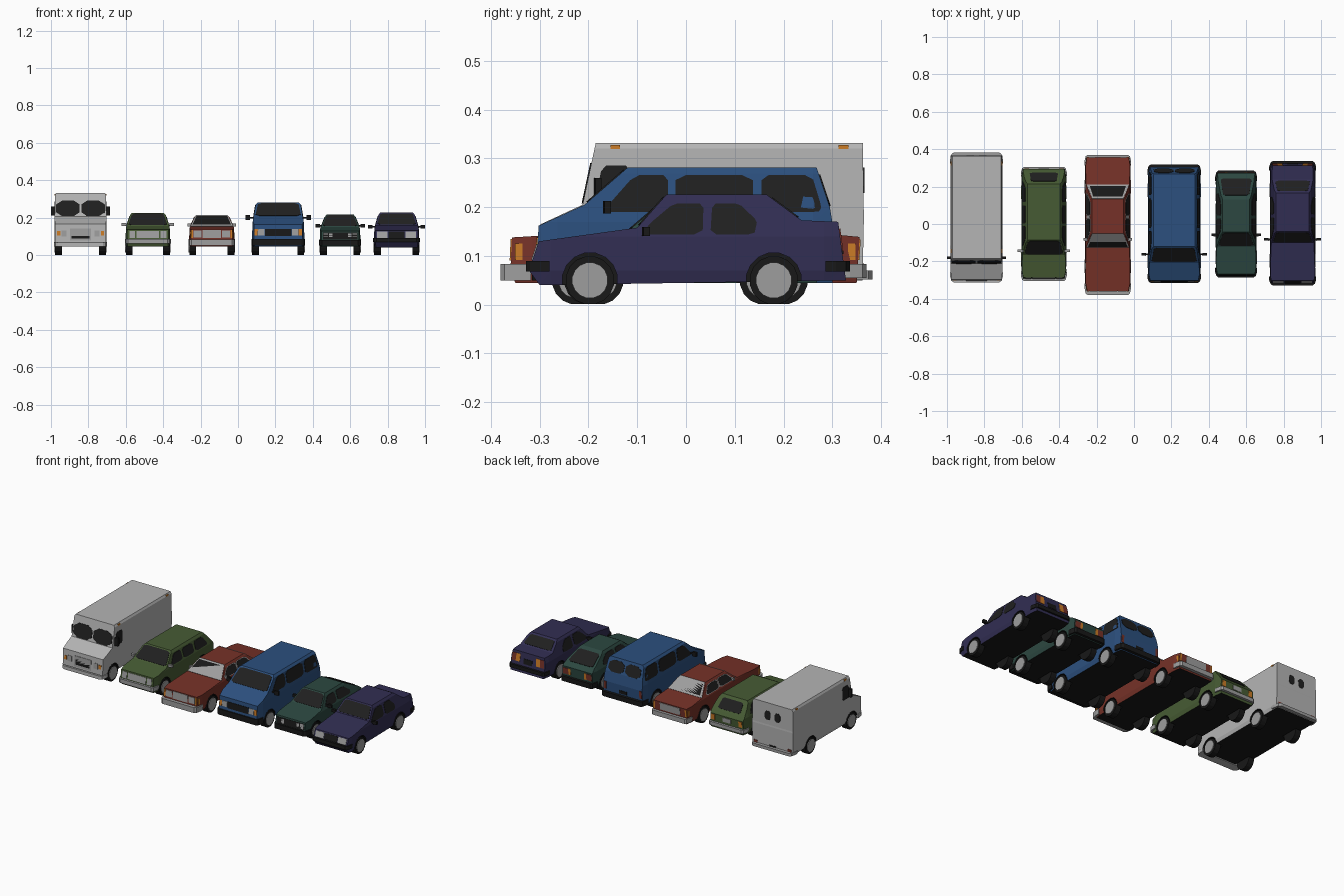
import bpy, bmesh, math
from mathutils import Vector, Matrix

if "Cube" in bpy.data.objects:
    bpy.data.objects.remove(bpy.data.objects["Cube"])

COL = {"white": (.46, .46, .46), "green": (.062, .105, .034), "red": (.18, .031, .021),
       "blue": (.025, .08, .21), "teal": (.025, .064, .052), "purple": (.031, .027, .085),
       "black": (.009, .009, .009), "glass": (.014, .014, .014), "chrome": (.34, .34, .34),
       "orange": (.6, .2, .02)}
M = {}
for k, c in COL.items():
    M[k] = bpy.data.materials.new(k)
    M[k].diffuse_color = (*c, 1)


def make(name, bm, *mats):
    bmesh.ops.recalc_face_normals(bm, faces=bm.faces[:])
    me = bpy.data.meshes.new(name)
    bm.to_mesh(me)
    bm.free()
    for m in mats:
        me.materials.append(M[m])
    ob = bpy.data.objects.new(name, me)
    bpy.context.collection.objects.link(ob)
    return ob


def add_prism(bm, pts, off):
    """Solid from a polygon loop swept along a vector."""
    f = bm.faces.new([bm.verts.new(p) for p in pts])
    r = bmesh.ops.extrude_face_region(bm, geom=[f], use_keep_orig=True)
    vs = [g for g in r["geom"] if isinstance(g, bmesh.types.BMVert)]
    bmesh.ops.translate(bm, verts=vs, vec=off)


def prism(name, pts, off, mat):
    bm = bmesh.new()
    add_prism(bm, pts, off)
    return make(name, bm, mat)


def cyl(bm, x, y, z, r, w, n=16):
    m = Matrix.Translation((x, y, z)) @ Matrix.Rotation(math.pi / 2, 4, 'Y') @ Matrix.Rotation(math.pi / n, 4, 'Z')
    bmesh.ops.create_cone(bm, cap_ends=True, segments=n, radius1=r, radius2=r, depth=w, matrix=m)


def chamfer(p, t):
    out = []
    for i, v in enumerate(p):
        v, a, b = Vector(v), Vector(p[i - 1]), Vector(p[(i + 1) % len(p)])
        out += [v.lerp(a, t), v.lerp(b, t)]
    return out


def interp(tab, t):
    for (a, p), (b, q) in zip(tab, tab[1:]):
        if t <= b:
            return p + (q - p) * max(0, (t - a) / (b - a))
    return tab[-1][1]


def vehicle(name, paint, cx, hw, prof, wt, belt, wheels, windows, panels, bumpers, mirror, frame=None):
    ys, zs = [p[0] for p in prof], [p[1] for p in prof]
    y0, y1, z0, z1 = min(ys), max(ys), min(zs), max(zs)
    boxy = wt > .95
    ftab = [(z0, .95), (.07, 1), (belt, .975 if not boxy else 1), (z1 - .012, wt), (z1, wt - (.05 if boxy else .08))]
    e = .98 if boxy else .92
    gtab = [(y0, e), (y0 + .045, 1), (y1 - .045, 1), (y1, e + .02)]
    H = lambda y, z: hw * interp(ftab, z) * interp(gtab, y)

    # body shell: side profile swept across, narrowed by height and length
    bm = bmesh.new()
    add_prism(bm, [(-1, y, z) for y, z in prof], (2, 0, 0))
    cuts = [((0, 0, z), (0, 0, 1)) for z, _ in ftab[1:4]] + [((0, y, 0), (0, 1, 0)) for y, _ in gtab[1:3]]
    for co, no in cuts:
        bmesh.ops.bisect_plane(bm, geom=bm.verts[:] + bm.edges[:] + bm.faces[:], dist=1e-5, plane_co=co, plane_no=no)
    bmesh.ops.triangulate(bm, faces=bm.faces[:])
    for v in bm.verts:
        v.co.x = cx + v.co.x * H(v.co.y, v.co.z)
    body = make(name + "_body", bm, paint, "black")

    # wheel arches cut out in black
    bm = bmesh.new()
    for s in (-1, 1):
        for y in wheels:
            cyl(bm, cx + s * hw, y, .05, .057, .09)
    cutter = make("arch_cutter", bm, paint, "black")
    cutter.hide_render = True
    for p in cutter.data.polygons:
        p.material_index = 1
    mod = body.modifiers.new("arches", 'BOOLEAN')
    mod.operation, mod.solver, mod.object = 'DIFFERENCE', 'EXACT', cutter
    me = bpy.data.meshes.new_from_object(body.evaluated_get(bpy.context.evaluated_depsgraph_get()))
    body.modifiers.clear()
    body.data = me
    bpy.data.objects.remove(cutter)
    for p in me.polygons:
        if p.normal.z < -.7:
            p.material_index = 1

    # wheels
    tyres, hubs = bmesh.new(), bmesh.new()
    for s in (-1, 1):
        for y in wheels:
            cyl(tyres, cx + s * (hw - .02), y, .05, .05, .036)
            cyl(hubs, cx + s * (hw - .003), y, .05, .037, .009)
    make(name + "_tyres", tyres, "black")
    make(name + "_hubs", hubs, "chrome")

    # side windows
    for i, w in enumerate(windows):
        c = sum((Vector(p) for p in w), Vector((0, 0))) / len(w)
        for s in (-1, 1):
            for sc, d, m in ((1.13, .001, frame), (1, .002, "glass")):
                if m:
                    pts = [c + (p - c) * sc for p in chamfer(w, .14)]
                    prism(f"{name}_{'window' if m == 'glass' else 'window_frame'}_{i}",
                          [(cx + s * (H(y, z) - .003), y, z) for y, z in pts], (s * (.003 + d), 0, 0), m)

    # plates lying on a profile segment: windscreens, lights, grilles
    for a, b, t0, t1, u0, u1, m in panels:
        A, B = Vector(prof[a]), Vector(prof[b])
        n = Vector((-(B - A).y, (B - A).x)).normalized()
        if n.dot(Vector(((A + B).x * 2, .15))) < 0:
            n = -n
        for s in ((1, -1) if u0 >= 0 else (1,)):
            pts = []
            for t, u in ((t0, u0), (t0, u1), (t1, u1), (t1, u0)):
                p = A.lerp(B, t)
                q = p - n * .003
                pts.append(Vector((cx + s * u * H(p.x, p.y), q.x, q.y)))
            if m == "glass":
                pts = chamfer(pts, .08 if u0 < 0 else .25)
            prism(f"{name}_{m}_plate", pts, (0, n.x * .0055, n.y * .0055), m)

    # bumpers wrapping the corners
    for end, (za, zb, ext, m) in zip((-1, 1), bumpers):
        y = y0 if end < 0 else y1
        half = [(hw * .88, y + end * ext), (hw * .97, y + end * (ext - .008)), (hw + .003, y - end * .02), (hw + .003, y - end * .042)]
        pts = half + [(-x, v) for x, v in reversed(half)]
        prism(name + "_bumper", [(cx + x, v, za) for x, v in pts], (0, 0, zb - za), m)

    # door mirrors
    y, z, h, out, m = mirror
    for s in (-1, 1):
        xi = H(y, z) - .004
        prism(name + "_mirror_arm", [(cx + s * xi, y - .004, z - .004), (cx + s * xi, y + .006, z - .004),
              (cx + s * xi, y + .006, z + .004), (cx + s * xi, y - .004, z + .004)], (s * (out - xi - .004), 0, 0), m)
        prism(name + "_mirror", [(cx + s * (out - .024), y - .007, z - h / 2), (cx + s * out, y - .004, z - h / 2),
              (cx + s * out, y + .009, z - h / 2), (cx + s * (out - .024), y + .009, z - h / 2)], (0, 0, h), m)


# profile order: front bottom, bumper, hood edge, screen base, roof front, roof back, rear screen base, tail, back bottom
FRONT = (3, 4, .06, .92, -.93, .93, "glass")
REAR = (6, 5, .1, .85, -.86, .86, "glass")

vehicle("delivery_truck", "white", -.842, .138,
        [(-.295, .05), (-.302, .07), (-.298, .165), (-.212, .205), (-.185, .332), (.363, .332), (.364, .2), (.365, .19), (.362, .05)],
        .99, .2, (-.205, .19),
        [[(-.188, .205), (-.172, .285), (-.115, .285), (-.115, .205)]],
        [(3, 4, .02, .67, .03, .95, "glass"), (6, 5, .22, .62, .1, .38, "glass"),
         (1, 2, .08, .75, -.42, .42, "chrome"), (1, 2, .2, .6, -.36, .36, "black"),
         (1, 2, .3, .65, .55, .75, "chrome"), (1, 2, .35, .6, .8, .92, "orange"),
         (8, 7, .1, .25, .75, .92, "red"), (8, 7, .06, .2, -.15, .15, "black")],
        [(.045, .066, .01, "white"), (.052, .07, .017, "chrome")], (-.182, .235, .05, .158, "black"))
# roof marker lamps of the truck
for yy in (-.145, .323):
    for s in (-1, 1):
        prism("truck_marker_lamp", [(-.842 + s * .132, yy + a, .319 + b) for a, b in ((-.01, 0), (.01, 0), (.01, .008), (-.01, .008))],
              (s * .006, 0, 0), "orange")

vehicle("wagon", "green", -.482, .12,
        [(-.285, .045), (-.295, .07), (-.285, .135), (-.165, .155), (-.085, .224), (.215, .224), (.28, .15), (.295, .13), (.29, .045)],
        .8, .145, (-.19, .17),
        [[(-.125, .152), (-.08, .206), (-.012, .206), (-.012, .152)], [(.003, .152), (.003, .206), (.1, .206), (.1, .152)],
         [(.117, .152), (.117, .206), (.195, .206), (.232, .152)]],
        [FRONT, (6, 5, .12, .8, -.7, .7, "glass"), (1, 2, .3, .88, -.55, .55, "chrome"), (1, 2, .3, .88, .62, .9, "chrome"),
         (8, 7, .55, .95, .72, .93, "orange"), (8, 7, .6, .9, -.25, .25, "chrome")],
        [(.06, .085, .011, "chrome"), (.06, .082, .011, "chrome")], (-.145, .163, .014, .14, "chrome"))

vehicle("long_sedan", "red", -.14, .122,
        [(-.35, .045), (-.36, .07), (-.357, .138), (-.125, .152), (-.05, .213), (.135, .213), (.21, .153), (.356, .139), (.35, .045)],
        .77, .145, (-.225, .2),
        [[(-.092, .155), (-.045, .199), (.03, .199), (.03, .155)], [(.045, .155), (.045, .199), (.125, .199), (.165, .155)]],
        [(3, 4, 0, 1, -.99, .99, "chrome"), (6, 5, 0, 1, -.99, .99, "chrome"),
         (3, 4, .06, .9, -.92, .92, "black"), (6, 5, .12, .85, -.86, .86, "black"),
         (1, 2, .3, .95, -.45, .45, "chrome"), (1, 2, .35, .9, .5, .88, "chrome"), (1, 2, .3, .95, .9, 1, "orange"),
         (8, 7, .5, .95, -.6, .6, "chrome"), (8, 7, .5, .95, .9, 1, "orange")],
        [(.05, .083, .02, "chrome"), (.055, .083, .014, "chrome")], (-.085, .16, .014, .13, "chrome"), "chrome")
# side lamps of the long sedan
for yy, m in ((-.343, "orange"), (.34, "orange")):
    for s in (-1, 1):
        prism("sedan_side_lamp", [(-.14 + s * .108, yy + a, .092 + b) for a, b in ((-.008, 0), (.008, 0), (.008, .034), (-.008, .034))],
              (s * .009, 0, 0), m)

vehicle("passenger_van", "blue", .215, .141,
        [(-.295, .045), (-.308, .08), (-.302, .162), (-.208, .205), (-.12, .281), (.268, .281), (.295, .2), (.305, .14), (.3, .045)],
        .86, .17, (-.2, .18),
        [[(-.172, .19), (-.105, .266), (-.037, .266), (-.037, .19)], [(-.022, .19), (-.022, .266), (.137, .266), (.137, .19)],
         [(.155, .19), (.155, .266), (.258, .266), (.278, .2), (.272, .19)]],
        [FRONT, (6, 5, .02, .82, .04, .88, "glass"), (1, 2, .25, .72, -.55, .55, "black"), (1, 2, .44, .54, -.5, .5, "chrome"),
         (1, 2, .3, .7, .57, .83, "chrome"), (1, 2, .3, .7, .85, .98, "orange"),
         (8, 7, .5, .98, .85, .97, "red"), (8, 7, .45, .65, -.2, .2, "black")],
        [(.05, .085, .008, "black"), (.05, .08, .014, "black")], (-.163, .2, .026, .175, "black"))

vehicle("hatchback", "teal", .546, .109,
        [(-.265, .045), (-.277, .07), (-.268, .128), (-.12, .15), (-.042, .217), (.13, .217), (.248, .158), (.273, .138), (.268, .045)],
        .74, .142, (-.178, .16),
        [[(-.085, .15), (-.035, .202), (.03, .202), (.03, .15)], [(.045, .15), (.045, .202), (.115, .202), (.165, .168), (.16, .15)]],
        [FRONT, (6, 5, .04, .8, -.86, .86, "glass"), (1, 2, .2, .85, -.92, .92, "black"),
         (1, 2, .3, .8, .66, .9, "chrome"), (1, 2, .32, .75, .42, .6, "chrome"),
         (8, 7, .5, .9, .6, .95, "red"), (8, 7, .5, .9, .45, .6, "orange")],
        [(.05, .08, .008, "black"), (.05, .08, .012, "black")], (-.06, .157, .018, .132, "black"))

vehicle("modern_sedan", "purple", .848, .122,
        [(-.3, .04), (-.322, .07), (-.302, .13), (-.1, .158), (-.04, .226), (.165, .226), (.237, .173), (.312, .17), (.328, .05)],
        .8, .14, (-.197, .18),
        [[(-.088, .144), (-.075, .166), (-.025, .208), (.036, .208), (.034, .144)],
         [(.05, .144), (.054, .208), (.108, .208), (.146, .172), (.14, .144)]],
        [FRONT, REAR, (1, 2, .35, .9, .42, .92, "chrome"), (1, 2, .35, .9, -.38, .38, "black"),
         (8, 7, .5, .88, .72, .96, "red"), (8, 7, .5, .88, .48, .72, "orange"), (8, 7, .45, .7, -.25, .25, "black")],
        [(.068, .09, .006, "black"), (.068, .09, .008, "black")], (-.083, .15, .018, .152, "black"))

for m in bpy.data.materials:
    if m.users and not m.is_grease_pencil:
        m.use_nodes = True
        m.node_tree.nodes["Principled BSDF"].inputs["Base Color"].default_value = m.diffuse_color
